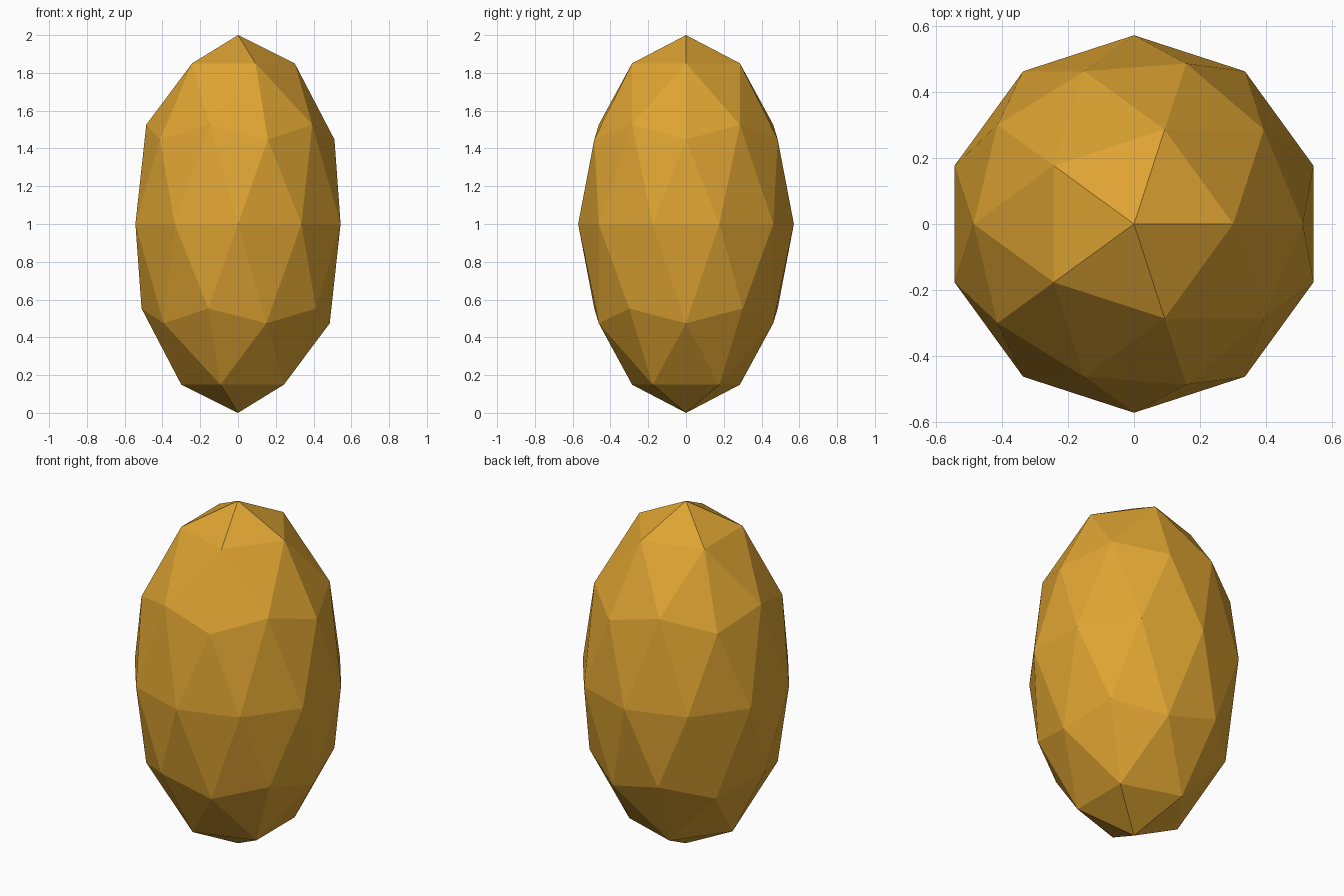
import bpy

if "Cube" in bpy.data.objects:
    bpy.data.objects.remove(bpy.data.objects["Cube"])

# Golden yellow shell colour
gold = bpy.data.materials.new("golden yellow")
gold.diffuse_color = (0.73, 0.37, 0.032, 1.0)
gold.use_nodes = True
gold.node_tree.nodes["Principled BSDF"].inputs["Base Color"].default_value = gold.diffuse_color

# Faceted egg-shaped gem: a stretched low-poly icosphere standing on the ground
bpy.ops.mesh.primitive_ico_sphere_add(subdivisions=2, radius=1.0, location=(0, 0, 1))
gem = bpy.context.object
gem.name = "faceted_ellipsoid"
gem.scale = (0.571, 0.571, 1.0)
bpy.ops.object.transform_apply(location=False, rotation=False, scale=True)
bpy.ops.object.shade_flat()
gem.data.materials.append(gold)
